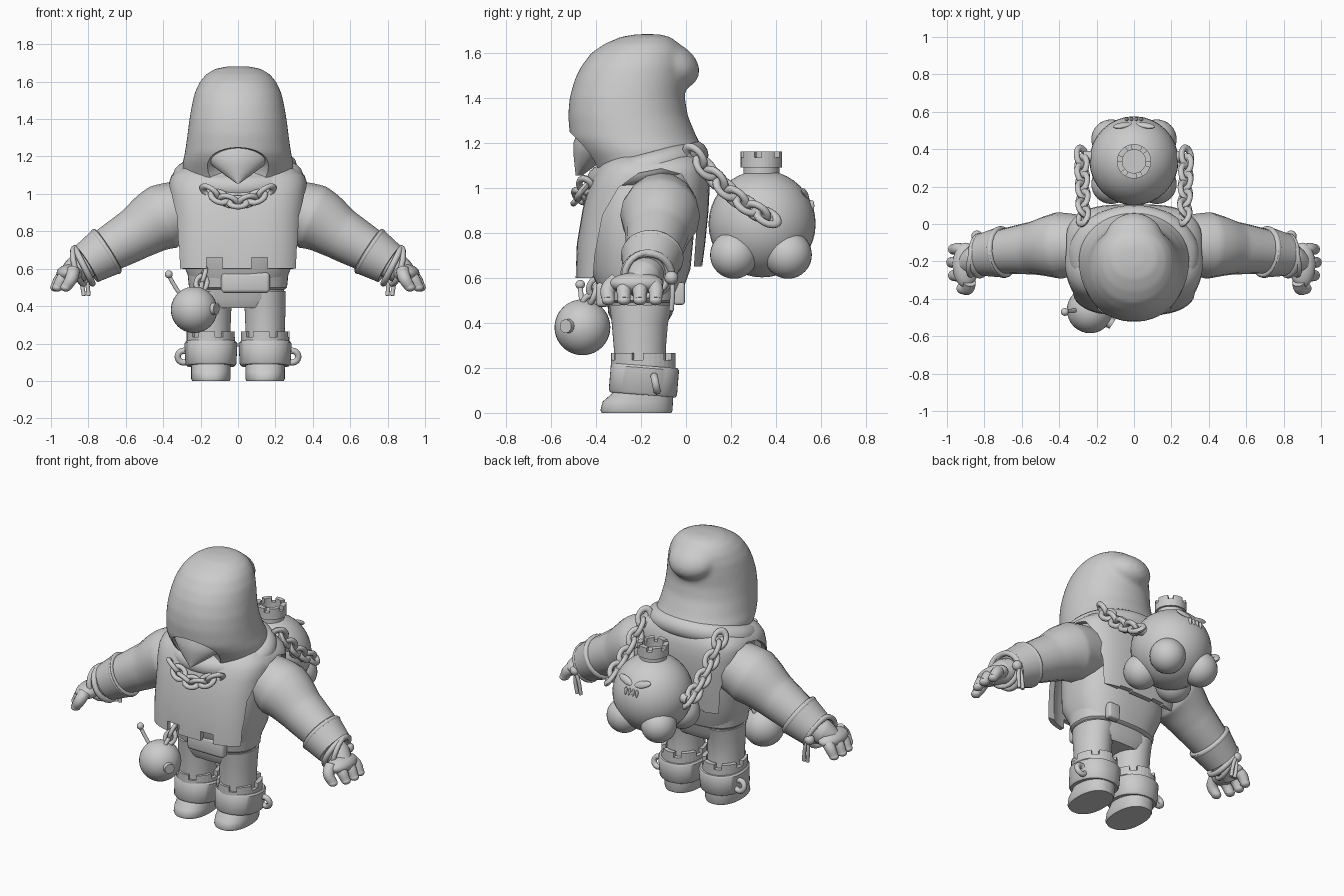
import bpy, bmesh, math
from mathutils import Vector, Matrix, Quaternion

if "Cube" in bpy.data.objects:
    bpy.data.objects.remove(bpy.data.objects["Cube"])

grey = bpy.data.materials.new("clay grey")
grey.use_nodes = True
grey.diffuse_color = (0.6, 0.6, 0.6, 1)
grey.node_tree.nodes["Principled BSDF"].inputs["Base Color"].default_value = (0.6, 0.6, 0.6, 1)


def finish(ob, name, angle=40):
    ob.name = name
    ob.data.materials.clear()
    ob.data.materials.append(grey)
    bpy.ops.object.select_all(action='DESELECT')
    ob.select_set(True)
    bpy.context.view_layer.objects.active = ob
    bpy.ops.object.shade_smooth_by_angle(angle=math.radians(angle))
    return ob


def from_bmesh(bm, name, angle=40):
    bmesh.ops.recalc_face_normals(bm, faces=bm.faces)
    me = bpy.data.meshes.new(name)
    bm.to_mesh(me)
    bm.free()
    ob = bpy.data.objects.new(name, me)
    bpy.context.collection.objects.link(ob)
    return finish(ob, name, angle)


def loft(name, rings, x=0, power=2, n=48, caps=True):
    """Stack of superellipse rings given as (z, front y, back y, half width)."""
    bm = bmesh.new()
    loops = []
    for z, front, back, w in rings:
        loop = []
        for i in range(n):
            c, s = math.cos(math.tau * i / n), math.sin(math.tau * i / n)
            px = math.copysign(abs(c) ** (2 / power), c) * w
            py = math.copysign(abs(s) ** (2 / power), s) * (back - front) / 2
            loop.append(bm.verts.new((x + px, (front + back) / 2 + py, z)))
        loops.append(loop)
    for a, b in zip(loops, loops[1:]):
        for i in range(n):
            j = (i + 1) % n
            bm.faces.new((a[i], a[j], b[j], b[i]))
    if caps:
        bm.faces.new(loops[0])
        bm.faces.new(loops[-1])
    return from_bmesh(bm, name)


def ball(name, loc, size, tilt=0.0):
    bm = bmesh.new()
    bmesh.ops.create_uvsphere(bm, u_segments=32, v_segments=20, radius=1)
    size = size if isinstance(size, tuple) else (size,) * 3
    bm.transform(Matrix.LocRotScale(Vector(loc), Quaternion((1, 0, 0), tilt), Vector(size)))
    return from_bmesh(bm, name)


def box(name, loc, size, bevel=0.0):
    bm = bmesh.new()
    bmesh.ops.create_cube(bm, size=1)
    bm.transform(Matrix.Diagonal((*size, 1)))
    if bevel:
        bmesh.ops.bevel(bm, geom=bm.edges[:], offset=bevel, segments=3, affect='EDGES', profile=0.5)
    bm.transform(Matrix.Translation(loc))
    return from_bmesh(bm, name)


def cone(name, a, b, ra, rb):
    a, b = Vector(a), Vector(b)
    bm = bmesh.new()
    bmesh.ops.create_cone(bm, cap_ends=True, segments=32, radius1=ra, radius2=rb, depth=(b - a).length)
    bm.transform(Matrix.Translation((a + b) / 2) @ (b - a).to_track_quat('Z', 'Y').to_matrix().to_4x4())
    return from_bmesh(bm, name)


def tube(name, pts, radii, cyclic=False):
    cu = bpy.data.curves.new(name, 'CURVE')
    cu.dimensions, cu.bevel_depth, cu.bevel_resolution, cu.use_fill_caps = '3D', 1, 6, True
    sp = cu.splines.new('BEZIER')
    sp.bezier_points.add(len(pts) - 1)
    sp.use_cyclic_u = cyclic
    for p, co, r in zip(sp.bezier_points, pts, radii):
        p.co, p.radius = co, r
        p.handle_left_type = p.handle_right_type = 'AUTO'
    ob = bpy.data.objects.new(name, cu)
    bpy.context.collection.objects.link(ob)
    bpy.ops.object.select_all(action='DESELECT')
    ob.select_set(True)
    bpy.context.view_layer.objects.active = ob
    bpy.ops.object.convert(target='MESH')
    return finish(bpy.context.object, name)


def ring(name, loc, axis, major, minor, stretch=1.0, roll=None):
    """Torus; with a roll its long side follows the axis, else the axis is its normal."""
    axis = Vector(axis)
    if roll is None:
        q = axis.to_track_quat('Z', 'Y')
    else:
        q = axis.to_track_quat('X', 'Z') @ Quaternion((1, 0, 0), roll)
    bpy.ops.mesh.primitive_torus_add(major_radius=major, minor_radius=minor, major_segments=24, minor_segments=10)
    ob = bpy.context.object
    ob.data.transform(Matrix.LocRotScale(Vector(loc), q, Vector((stretch, 1, 1))))
    ob.location = (0, 0, 0)
    return finish(ob, name)


def chain(name, path, n, size):
    for i in range(n):
        t = i / (n - 1)
        way = path(t + 0.01) - path(t - 0.01)
        ring(f"{name}_link", path(t), way, size, size * 0.42, 1.35, math.radians(45 if i % 2 else -45))


def battlement(name, loc, rx, ry, low, high, wall, teeth):
    """Round wall with alternating notches."""
    bm = bmesh.new()
    n = teeth * 6
    for i in range(n):
        h = high if i % 6 < 4 else low
        vs = []
        for z in (0, h):
            for a, k in ((i, 1), (i + 1, 1), (i + 1, wall), (i, wall)):
                t = math.tau * a / n
                vs.append(bm.verts.new((loc[0] + rx * k * math.cos(t), loc[1] + ry * k * math.sin(t), loc[2] + z)))
        for f in ((0, 1, 2, 3), (4, 5, 6, 7), (0, 1, 5, 4), (1, 2, 6, 5), (2, 3, 7, 6), (3, 0, 4, 7)):
            bm.faces.new([vs[k] for k in f])
    bmesh.ops.remove_doubles(bm, verts=bm.verts, dist=0.0001)
    return from_bmesh(bm, name, 30)


def apply_mod(ob, kind, **settings):
    bpy.context.view_layer.objects.active = ob
    mod = ob.modifiers.new(kind.lower(), kind)
    for key, value in settings.items():
        setattr(mod, key, value)
    bpy.ops.object.modifier_apply(modifier=mod.name)


def combine(ob, other, operation='DIFFERENCE'):
    apply_mod(ob, 'BOOLEAN', operation=operation, solver='EXACT', object=other)
    bpy.data.objects.remove(other)
    finish(ob, ob.name)


# Hood with folded tip blended in, then the face opening
hood = loft("hood", [(1.04, -0.40, 0.03, 0.27), (1.1, -0.43, 0.06, 0.292), (1.17, -0.485, 0.078, 0.296),
                     (1.22, -0.515, 0.05, 0.284), (1.32, -0.524, 0.008, 0.27), (1.4, -0.517, -0.005, 0.26),
                     (1.48, -0.495, 0.0, 0.246), (1.54, -0.465, 0.0, 0.232), (1.6, -0.42, -0.005, 0.204),
                     (1.64, -0.36, -0.03, 0.17), (1.67, -0.29, -0.07, 0.12), (1.682, -0.22, -0.12, 0.05)], power=2.1)
combine(hood, ball("hood_tip", (0, -0.08, 1.545), (0.155, 0.145, 0.105), -0.4), 'UNION')
apply_mod(hood, 'REMESH', mode='VOXEL', voxel_size=0.014)
apply_mod(hood, 'SMOOTH', factor=0.5, iterations=8)
combine(hood, ball("opening_cutter", (0, -0.51, 1.06), (0.235, 0.155, 0.188)))
loft("face_mask", [(1.055, -0.49, -0.46, 0.006), (1.1, -0.495, -0.4, 0.07), (1.15, -0.5, -0.33, 0.135),
                   (1.2, -0.5, -0.28, 0.18), (1.25, -0.48, -0.25, 0.19)], power=1.8)

# Draped collar
steps = [math.tau * i / 16 for i in range(16)]
tube("collar", [(0.285 * math.cos(a), -0.17 + 0.205 * math.sin(a), 1.09 + 0.055 * math.sin(a)) for a in steps],
     [0.065] * 16, True)

# Tunic with arm openings and notched hem
tunic = loft("tunic", [(0.6, -0.49, 0.065, 0.355), (0.75, -0.485, 0.085, 0.357), (0.9, -0.46, 0.1, 0.36),
                       (1.0, -0.435, 0.105, 0.368), (1.06, -0.41, 0.1, 0.37), (1.1, -0.385, 0.09, 0.355),
                       (1.135, -0.35, 0.07, 0.31), (1.15, -0.32, 0.06, 0.26)], power=3.2, n=64, caps=False)
apply_mod(tunic, 'SOLIDIFY', thickness=0.03, offset=-1)
bm = bmesh.new()
outline = [(-0.42, 0.5), (-0.405, 0.7), (-0.37, 0.88), (-0.3, 1.0), (-0.21, 1.065), (-0.11, 1.085),
           (-0.02, 1.06), (0.03, 0.98), (0.045, 0.8), (0.025, 0.5)]
face = bm.faces.new([bm.verts.new((-0.6, y, z)) for y, z in outline])
side = bmesh.ops.extrude_face_region(bm, geom=[face])["geom"]
bmesh.ops.translate(bm, vec=(1.2, 0, 0), verts=[v for v in side if isinstance(v, bmesh.types.BMVert)])
combine(tunic, from_bmesh(bm, "armhole_cutter"))
for x in (-0.125, 0.115):
    combine(tunic, box("hem_cutter", (x, -0.2, 0.6), (0.085, 1, 0.12)))
combine(tunic, box("back_hem_cutter", (0, 0.15, 0.59), (1, 0.3, 0.12)))

# Body, hips and belt
loft("torso", [(0.5, -0.36, -0.03, 0.24), (0.64, -0.43, 0.02, 0.3), (0.85, -0.43, 0.04, 0.31),
               (1.02, -0.4, 0.05, 0.3), (1.1, -0.36, 0.03, 0.25)], power=2.6)
loft("trousers", [(0.39, -0.32, -0.09, 0.2), (0.44, -0.345, -0.06, 0.245), (0.6, -0.36, -0.04, 0.25)], power=2.5)
loft("belt", [(0.49, -0.36, -0.045, 0.25), (0.5, -0.375, -0.03, 0.262), (0.575, -0.39, -0.02, 0.27),
              (0.585, -0.38, -0.03, 0.26)], power=2.5)
box("belt_buckle", (0.04, -0.37, 0.525), (0.26, 0.06, 0.11), 0.02)
box("back_pouch", (0.14, -0.03, 0.53), (0.08, 0.05, 0.1), 0.012)

for s in (1, -1):
    # Legs and boots
    x = 0.145 * s
    loft("leg", [(0.18, -0.32, -0.08, 0.112), (0.28, -0.32, -0.09, 0.105), (0.4, -0.33, -0.08, 0.11),
                 (0.48, -0.34, -0.06, 0.11)], x)
    loft("boot_foot", [(0, -0.375, -0.065, 0.1), (0.012, -0.38, -0.06, 0.106), (0.05, -0.37, -0.058, 0.106),
                       (0.085, -0.33, -0.055, 0.106), (0.14, -0.31, -0.055, 0.11)], x, 2.3)
    band = loft("boot_band", [(-0.065, -0.145, 0.145, 0.128), (-0.055, -0.152, 0.152, 0.136),
                              (0.055, -0.152, 0.152, 0.142), (0.065, -0.145, 0.145, 0.134)], power=2.2)
    band.data.transform(Matrix.Translation((x, -0.187, 0.145)) @ Matrix.Rotation(-0.08, 4, 'X'))
    battlement("boot_rim", (x, -0.19, 0.19), 0.13, 0.144, 0.045, 0.075, 0.8, 6)
    ring("boot_ring", (s * 0.29, -0.135, 0.13), (0, 1, 0.2), 0.032, 0.017)

    # Arm, flared cuff and bracelets
    tube("arm", [(0.25 * s, -0.11, 0.92), (0.4 * s, -0.115, 0.875), (0.55 * s, -0.13, 0.785), (0.74 * s, -0.15, 0.675)],
         [0.155, 0.178, 0.14, 0.115])
    cone("cuff", (0.7 * s, -0.15, 0.695), (0.81 * s, -0.165, 0.625), 0.138, 0.114)
    ring("cuff_edge", (0.705 * s, -0.15, 0.692), (s, -0.1, -0.64), 0.124, 0.016)
    ring("bracelet", (0.825 * s, -0.17, 0.615), (s, 0, -0.5), 0.105, 0.017)
    ring("loose_bracelet", (0.85 * s, -0.175, 0.615), (s, 0.25, -0.25), 0.1, 0.015)
    ball("bracelet_knot", (0.84 * s, -0.065, 0.6), 0.03)
    for dx in (-0.012, 0.014):
        tube("bracelet_cord", [(0.83 * s, -0.06, 0.6), ((0.82 + dx) * s, -0.06, 0.53), ((0.81 + dx) * s, -0.065, 0.455)],
             [0.011] * 3)

    # Hand
    tube("palm", [(0.78 * s, -0.165, 0.635), (0.85 * s, -0.19, 0.605), (0.92 * s, -0.22, 0.56)], [0.075, 0.078, 0.05])
    ball("knuckles", (0.9 * s, -0.22, 0.575), (0.07, 0.12, 0.048))
    for y, tip in ((-0.135, 0.965), (-0.205, 0.975), (-0.275, 0.965), (-0.345, 0.92)):
        tube("finger", [(0.88 * s, y * 0.7 - 0.065, 0.59), ((tip - 0.03) * s, y, 0.55), (tip * s, y, 0.5)],
             [0.036, 0.034, 0.028])
        ball("fingertip", (tip * s, y, 0.5), (0.029, 0.029, 0.022))

    # Straps of chain holding the large bomb
    chain("shoulder_chain", lambda t: Vector((s * (0.27 + 0.01 * t), 0.04 + 0.32 * t, 1.14 - 0.27 * t - 0.03 * math.sin(math.pi * t))), 8, 0.037)
    cone("chain_lug", (s * 0.2, 0.36, 0.87), (s * 0.27, 0.36, 0.87), 0.03, 0.03)

    # Round feet of the large bomb
    for dy in (-0.12, 0.12):
        ball("bomb_foot", (s * 0.122, 0.333 + dy, 0.702), 0.106)
    # Eyes on the back of the bomb
    eye = ball("bomb_eye", (0, 0, 0), (0.055, 0.012, 0.022))
    eye.data.transform(Matrix.Translation((s * 0.06, 0.528, 0.975)) @ Matrix.Rotation(0.55, 4, 'X') @ Matrix.Rotation(-0.35 * s, 4, 'Y'))

# Chest chain
chain("chest_chain", lambda t: Vector((0.3 * t - 0.15, -0.445 - 0.03 * math.sin(math.pi * t), 1.01 - 0.055 * math.sin(math.pi * t))), 7, 0.034)

# Large bomb on the back
ball("large_bomb", (0, 0.338, 0.84), 0.238)
cone("bomb_neck", (0, 0.335, 1.03), (0, 0.335, 1.1), 0.08, 0.08)
battlement("bomb_mouth", (0, 0.335, 1.09), 0.092, 0.092, 0.045, 0.07, 0.68, 6)
for i in range(4):
    ball("bomb_tooth", (0.026 * (i - 1.5), 0.558, 0.92), (0.009, 0.012, 0.026))

# Small hanging bomb
ball("small_bomb", (-0.235, -0.46, 0.38), 0.124)
cone("small_bomb_nub", (-0.17, -0.5, 0.385), (-0.115, -0.535, 0.385), 0.034, 0.03)
tube("fuse", [(-0.3, -0.46, 0.45), (-0.34, -0.465, 0.51), (-0.37, -0.47, 0.565)], [0.011] * 3)
ball("fuse_tip", (-0.37, -0.47, 0.57), 0.021)
chain("belt_chain", lambda t: Vector((-0.205 + 0.02 * t, -0.43 + 0.03 * t, 0.485 + 0.075 * t)), 3, 0.03)
